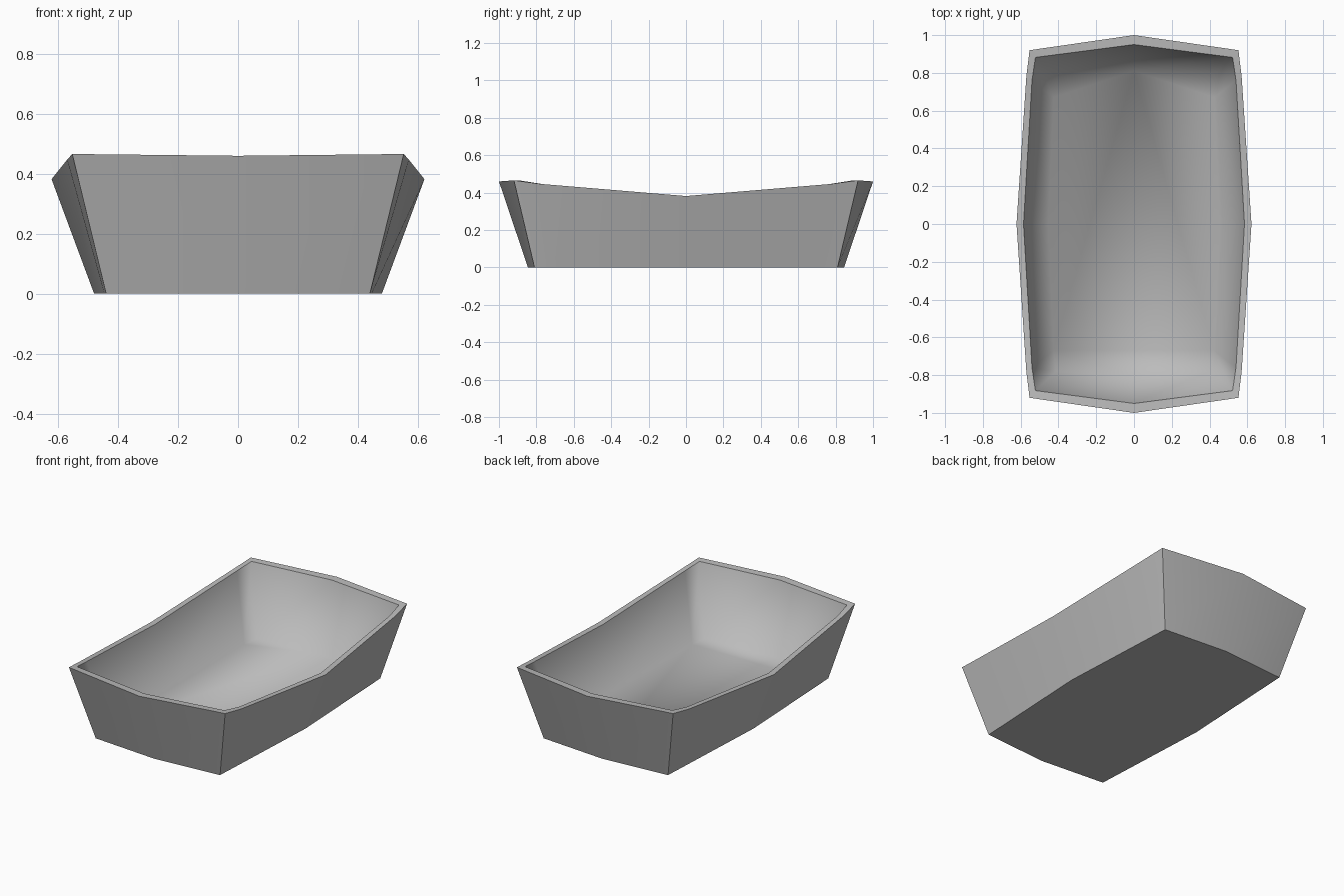
import bpy
import bmesh
import math

cube = bpy.data.objects.get("Cube")
if cube:
    bpy.data.objects.remove(cube, do_unlink=True)

grey = bpy.data.materials.new("plain grey")
grey.use_nodes = True
grey.diffuse_color = (0.5, 0.5, 0.5, 1)
grey.node_tree.nodes["Principled BSDF"].inputs["Base Color"].default_value = (0.5, 0.5, 0.5, 1)


def ring(bm, side, shoulder, corner, end):
    """Mirror four quarter points into a closed loop of twelve vertices."""
    quarter = [side, shoulder, corner, end]
    pts = quarter + [(-x, y, z) for x, y, z in quarter[2::-1]]
    pts += [(x, -y, z) for x, y, z in pts[-2:0:-1]]
    return [bm.verts.new(p) for p in pts]


def bridge(bm, a, b):
    n = len(a)
    return [bm.faces.new((a[i], a[(i + 1) % n], b[(i + 1) % n], b[i])) for i in range(n)]


bm = bmesh.new()
# Nested loops: outer base, outer rim, inner rim, inner floor
base = ring(bm, (0.48, 0, 0), (0.446, 0.69, 0), (0.44, 0.81, 0), (0, 0.845, 0))
outer = ring(bm, (0.622, 0, 0.382), (0.57, 0.78, 0.447), (0.553, 0.92, 0.466), (0, 1.0, 0.46))
inner = ring(bm, (0.585, 0, 0.382), (0.54, 0.76, 0.445), (0.522, 0.882, 0.464), (0, 0.95, 0.458))
floor = ring(bm, (0.455, 0, 0.04), (0.425, 0.67, 0.04), (0.415, 0.78, 0.04), (0, 0.81, 0.04))

bm.faces.new(base[::-1])
bridge(bm, base, outer)
bridge(bm, outer, inner)
inside = bridge(bm, inner, floor)
inside.append(bm.faces.new(floor))
bmesh.ops.recalc_face_normals(bm, faces=bm.faces)

# The inside is rounded by shading; rim, base and outer corners stay crisp
inside = set(inside)
for face in bm.faces:
    face.smooth = True
for edge in bm.edges:
    within = all(f in inside for f in edge.link_faces)
    edge.smooth = within or edge.calc_face_angle(0) < math.radians(35)

mesh = bpy.data.meshes.new("tray")
bm.to_mesh(mesh)
bm.free()
mesh.materials.append(grey)
tray = bpy.data.objects.new("tray", mesh)
bpy.context.collection.objects.link(tray)
